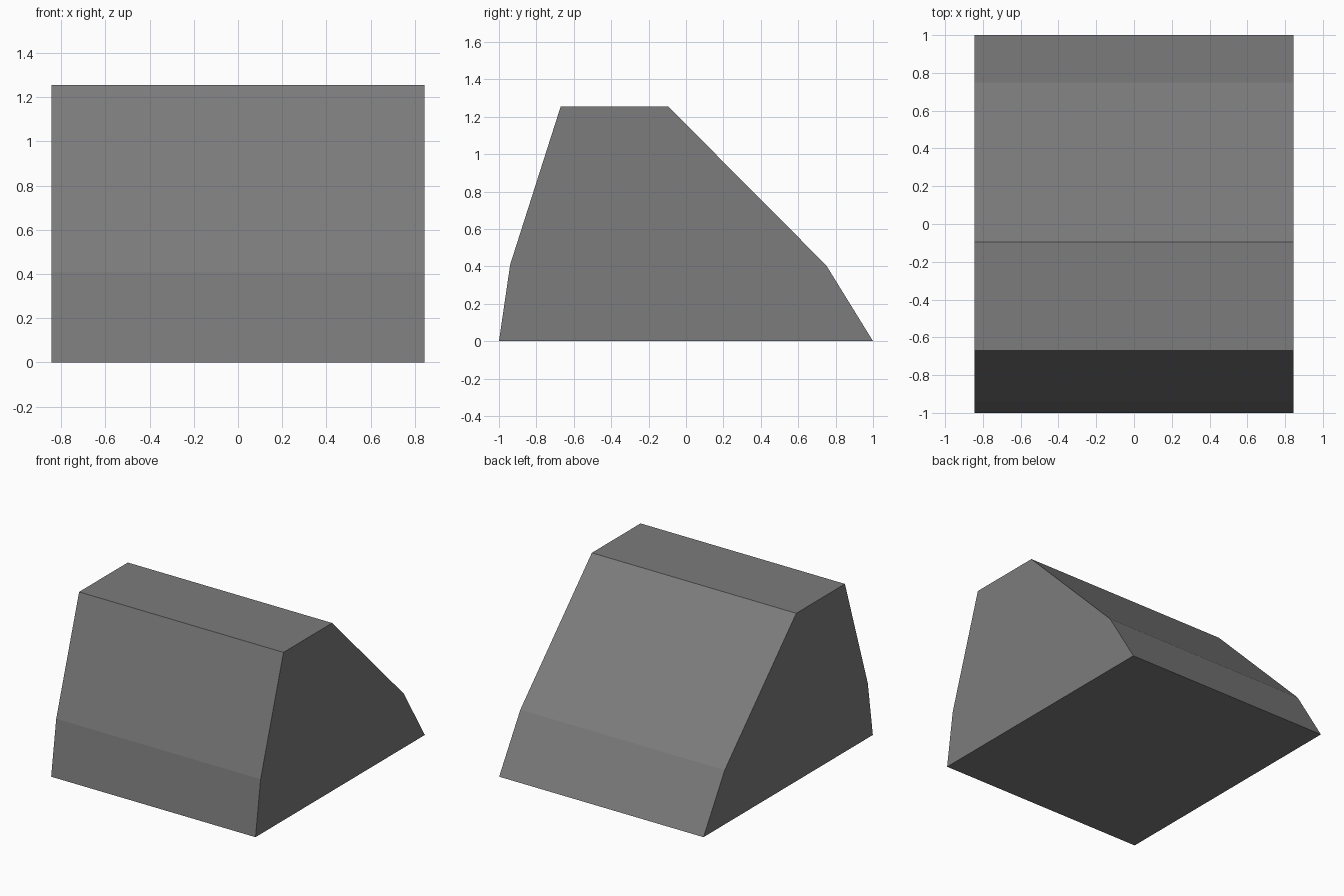
import bpy
import bmesh

if "Cube" in bpy.data.objects:
    bpy.data.objects.remove(bpy.data.objects["Cube"])

HALF_WIDTH = 0.845

# Side outline (y, z), counter-clockwise seen from the right
PROFILE = [(-1.0, 0.0), (1.0, 0.0), (0.75, 0.405),
           (-0.095, 1.255), (-0.67, 1.255), (-0.94, 0.41)]

grey = bpy.data.materials.new("mid grey")
grey.diffuse_color = (0.2, 0.2, 0.2, 1.0)
grey.use_nodes = True
grey.node_tree.nodes["Principled BSDF"].inputs["Base Color"].default_value = grey.diffuse_color

# Wedge block: the outline extruded across the width
bm = bmesh.new()
cap = bm.faces.new([bm.verts.new((-HALF_WIDTH, y, z)) for y, z in PROFILE])
result = bmesh.ops.extrude_face_region(bm, geom=[cap], use_keep_orig=True)
moved = [v for v in result["geom"] if isinstance(v, bmesh.types.BMVert)]
bmesh.ops.translate(bm, verts=moved, vec=(2 * HALF_WIDTH, 0, 0))
bmesh.ops.recalc_face_normals(bm, faces=bm.faces)

mesh = bpy.data.meshes.new("wedge_block")
bm.to_mesh(mesh)
bm.free()
mesh.materials.append(grey)
block = bpy.data.objects.new("wedge_block", mesh)
bpy.context.collection.objects.link(block)
